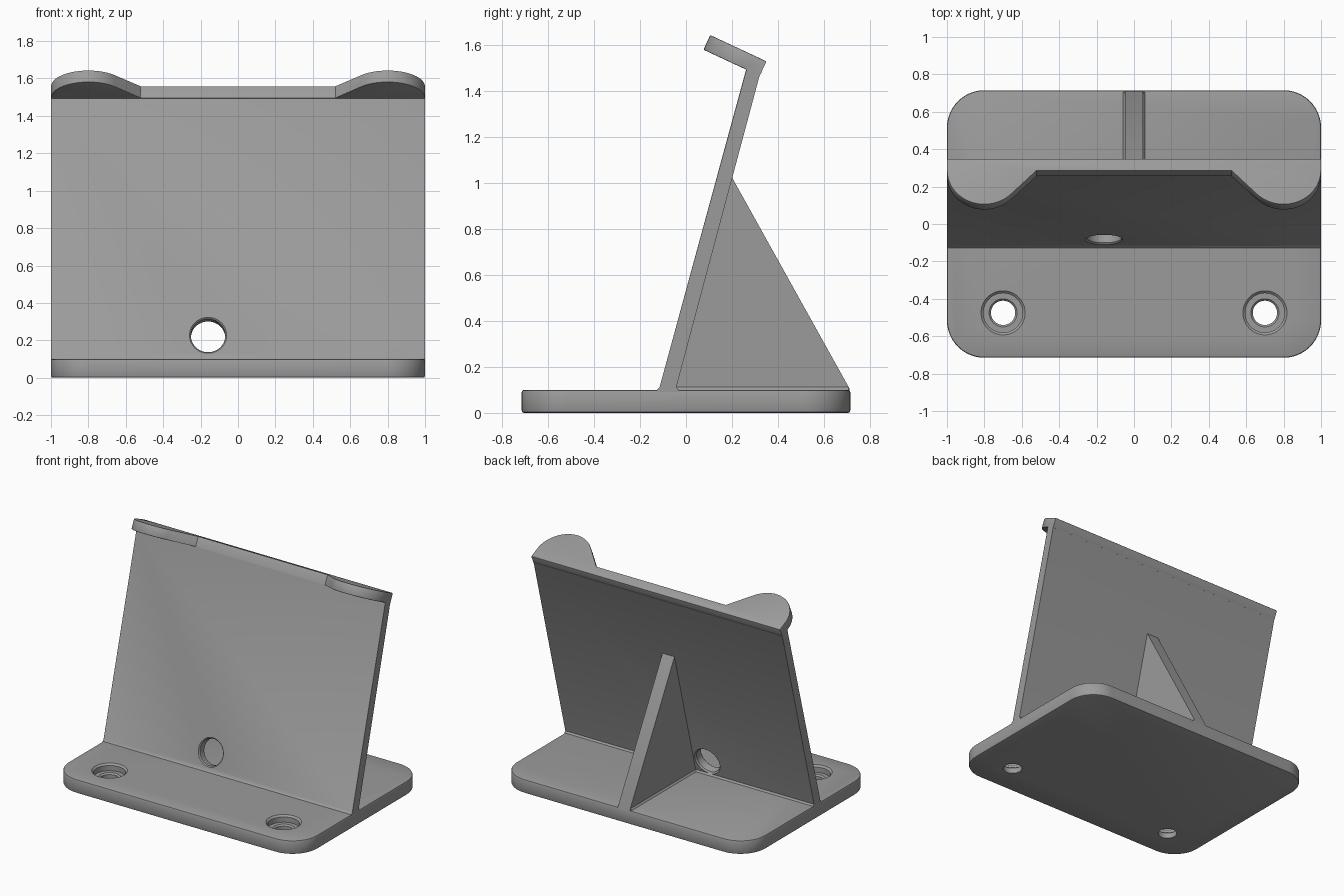
import bpy, bmesh, math
from mathutils import Vector, Matrix

if "Cube" in bpy.data.objects:
    bpy.data.objects.remove(bpy.data.objects["Cube"])

grey = bpy.data.materials.new("mid grey")
grey.diffuse_color = (0.33, 0.33, 0.33, 1)
grey.use_nodes = True
grey.node_tree.nodes["Principled BSDF"].inputs["Base Color"].default_value = grey.diffuse_color


def prism(name, loop, offset, bevel=0.0, rule=None):
    """Extrude a closed loop of 3D points by offset, chamfering edges picked by rule."""
    bm = bmesh.new()
    verts = [bm.verts.new(p) for p in loop]
    face = bm.faces.new(verts)
    ext = bmesh.ops.extrude_face_region(bm, geom=[face])
    moved = [v for v in ext["geom"] if isinstance(v, bmesh.types.BMVert)]
    bmesh.ops.translate(bm, verts=moved, vec=Vector(offset))
    bmesh.ops.recalc_face_normals(bm, faces=bm.faces)
    if bevel:
        edges = [e for e in bm.edges if e.calc_face_angle(0) > 0.6 and (rule is None or rule(e))]
        bmesh.ops.bevel(bm, geom=edges, offset=bevel, segments=2, profile=0.5,
                        affect='EDGES', clamp_overlap=True)
    return make(name, bm)


def make(name, bm):
    me = bpy.data.meshes.new(name)
    bm.to_mesh(me)
    bm.free()
    ob = bpy.data.objects.new(name, me)
    bpy.context.collection.objects.link(ob)
    me.materials.append(grey)
    return ob


def cut(target, profile, matrix, steps=48):
    """Cut a turned profile of (radius, height) points out of target."""
    bm = bmesh.new()
    rings = [[bm.verts.new((r * math.cos(2 * math.pi * i / steps),
                            r * math.sin(2 * math.pi * i / steps), z))
              for i in range(steps)] for r, z in profile]
    for a, b in zip(rings, rings[1:]):
        for i in range(steps):
            j = (i + 1) % steps
            bm.faces.new((a[i], a[j], b[j], b[i]))
    bm.faces.new(rings[0])
    bm.faces.new(rings[-1])
    bmesh.ops.recalc_face_normals(bm, faces=bm.faces)
    tool = make("hole_cutter", bm)
    tool.matrix_world = matrix
    tool.hide_render = True
    mod = target.modifiers.new("hole", 'BOOLEAN')
    mod.operation, mod.solver, mod.object = 'DIFFERENCE', 'EXACT', tool
    bpy.context.view_layer.objects.active = target
    bpy.ops.object.modifier_apply(modifier=mod.name)
    bpy.data.objects.remove(tool)


def arc(cx, cy, r, a0, a1, n=14):
    return [(cx + r * math.cos(math.radians(a0 + (a1 - a0) * i / n)),
             cy + r * math.sin(math.radians(a0 + (a1 - a0) * i / n))) for i in range(n + 1)]


# Base plate with rounded corners
outline = []
for k, (sx, sy) in enumerate([(1, 1), (-1, 1), (-1, -1), (1, -1)]):
    outline += arc(sx * 0.8, sy * 0.515, 0.2, 90 * k, 90 * k + 90)
base = prism("base_plate", [(x, y, 0) for x, y in outline], (0, 0, 0.1), 0.01)

# Counterbored screw holes
screw = [(0.065, -0.05), (0.065, 0.04), (0.075, 0.05), (0.105, 0.05),
         (0.105, 0.088), (0.118, 0.1), (0.118, 0.15)]
for sx in (-1, 1):
    cut(base, screw, Matrix.Translation((sx * 0.7, -0.475, 0)))

# Leaning back wall, running down into the base and up into the lip
side = [(-0.13, 0.06), (-0.127, 0.1), (-0.115, 0.112), (0.262, 1.496), (0.268, 1.51),
        (0.328, 1.48), (0.32, 1.467), (-0.042, 0.112), (-0.032, 0.1), (-0.03, 0.06)]
wall = prism("back_wall", [(-1, y, z) for y, z in side], (2, 0, 0), 0.008,
             lambda e: abs(e.verts[0].co.x - e.verts[1].co.x) < 0.1
             and e.calc_length() > 1)

# Cable hole square to the wall
cable = [(0.102, 0.05), (0.102, 0), (0.092, -0.01), (0.092, -0.062), (0.102, -0.074), (0.102, -0.14)]
cut(wall, cable, Matrix.Translation((-0.16, -0.086, 0.228)) @ Matrix.Rotation(math.radians(75), 4, 'X'))

# Top lip with two rounded tabs, drawn in its own tilted plane
tilt = math.radians(25)
along = Vector((0, -math.cos(tilt), math.sin(tilt)))
up = Vector((0, math.sin(tilt), math.cos(tilt)))
corner = Vector((0, 0.35, 1.53))
half = [(1, 0)] + arc(0.8, 0.07, 0.2, 0, 135, 20) + [(0.52, 0.07)]
lip_outline = half + [(-x, u) for x, u in reversed(half)]
lip = prism("top_lip", [corner + Vector((x, 0, 0)) + along * u for x, u in lip_outline],
            up * -0.07, 0.01,
            lambda e: all((v.co - corner).dot(up) > -0.03 for v in e.verts)
            or all((v.co - corner).dot(along) > 0.069 and abs(v.co.x) > 0.53 for v in e.verts))

# Triangular support rib behind the wall
tri = [(-0.06, 0.08), (0.712, 0.08), (0.712, 0.105), (0.2, 1.025), (0.17, 1.0)]
rib = prism("support_rib", [(-0.048, y, z) for y, z in tri], (0.096, 0, 0))

# Small flared foot where the rib meets the base
foot = prism("rib_foot", [(-0.06, -0.05, 0.098), (0.06, -0.05, 0.098),
                          (0.048, -0.05, 0.112), (-0.048, -0.05, 0.112)], (0, 0.757, 0))

# Smooth the curved faces and keep the corners crisp
bpy.ops.object.select_all(action='DESELECT')
for ob in (base, wall, lip, rib, foot):
    ob.select_set(True)
bpy.context.view_layer.objects.active = base
bpy.ops.object.shade_smooth_by_angle(angle=math.radians(30))
